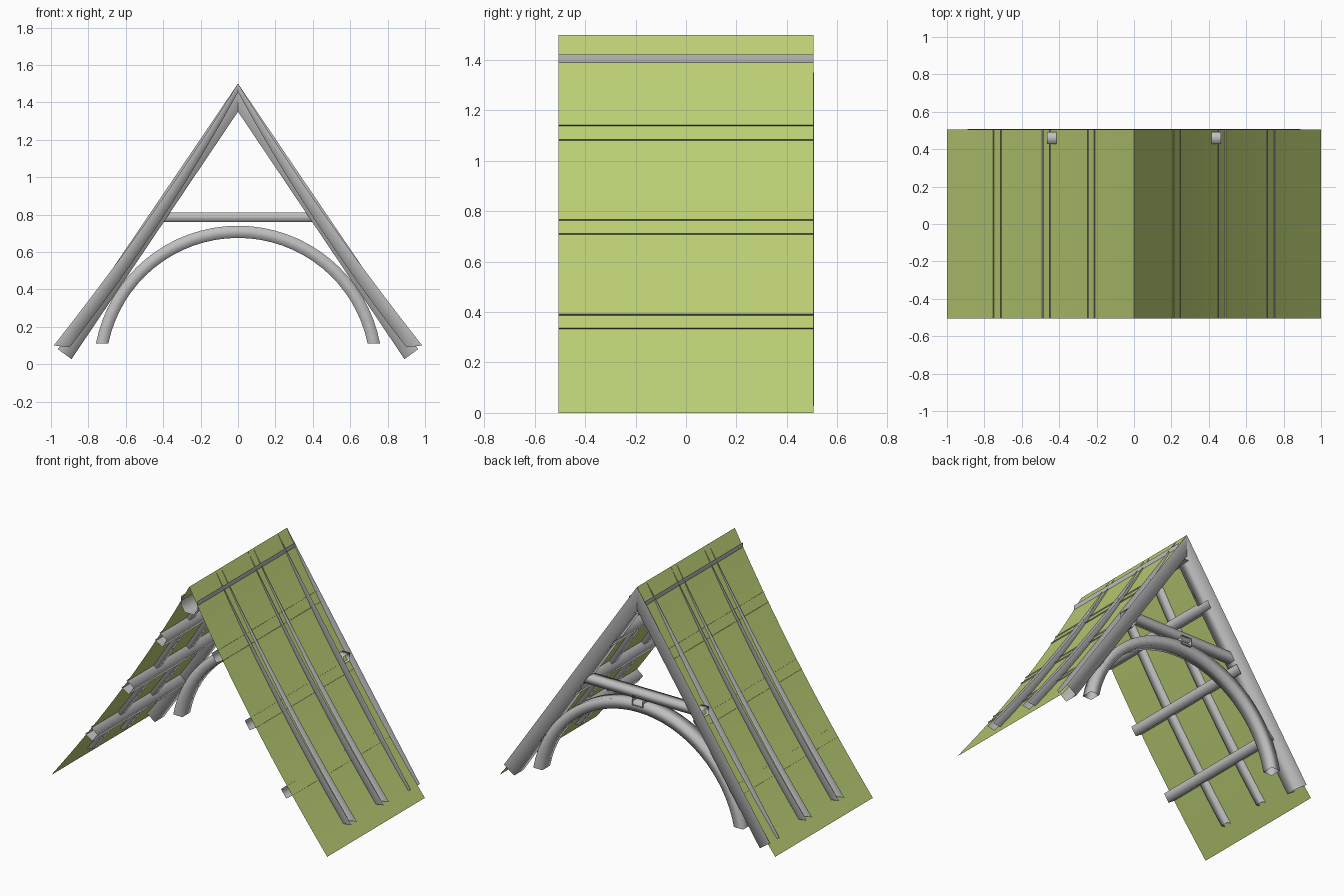
import bpy, bmesh, math
from mathutils import Vector

cube = bpy.data.objects.get("Cube")
if cube:
    bpy.data.objects.remove(cube)


def material(name, rgb):
    m = bpy.data.materials.new(name)
    m.use_nodes = True
    m.diffuse_color = (*rgb, 1)
    m.node_tree.nodes["Principled BSDF"].inputs["Base Color"].default_value = (*rgb, 1)
    return m


GREEN = material("leaf_green", (0.49, 0.62, 0.175))
GREY = material("beam_grey", (0.52, 0.52, 0.52))
HALF = 0.505            # half length of the roof
BACK = (0.41, 0.507)    # depth range of the truss
STEPS = 16
SAG = 0.045             # inward sweep of the slopes


def loft(name, rings, closed=True, mat=GREY):
    """Skin a row of matching cross-sections; the ends stay open."""
    bm = bmesh.new()
    rows = [[bm.verts.new(p) for p in ring] for ring in rings]
    n = len(rows[0])
    for a, b in zip(rows, rows[1:]):
        for i in range(n if closed else n - 1):
            j = (i + 1) % n
            bm.faces.new((a[i], a[j], b[j], b[i]))
    bmesh.ops.recalc_face_normals(bm, faces=bm.faces)
    me = bpy.data.meshes.new(name)
    bm.to_mesh(me)
    bm.free()
    me.materials.append(mat)
    ob = bpy.data.objects.new(name, me)
    bpy.context.collection.objects.link(ob)
    bpy.ops.object.select_all(action="DESELECT")
    ob.select_set(True)
    bpy.context.view_layer.objects.active = ob
    bpy.ops.object.shade_smooth_by_angle(angle=math.radians(100))


def channel(outer, inner, y0, y1):
    """Trough section, open on the outer side."""
    return [(p[0], y, p[1]) for p, y in ((outer, y0), (inner, y0), (inner, y1), (outer, y1))]


def box(centre, u, v, a, b):
    """Rectangular section spanned by the directions u and v."""
    return [centre + u * s * a + v * t * b for s, t in ((1, 1), (-1, 1), (-1, -1), (1, -1))]


def swept(t, top, foot_x, foot_z, sag):
    """Point on a sagging line from the ridge (t = 0) to the eaves (t = 1)."""
    return foot_x * t - 4 * sag * t * (1 - t), top + (foot_z - top) * t


X, Y, Z = Vector((1, 0, 0)), Vector((0, 1, 0)), Vector((0, 0, 1))

# Roof: two thin slopes, swept slightly inwards
slope = [swept(k / STEPS, 1.5, 1, 0, SAG) for k in range(STEPS + 1)]
outline = [(-x, z) for x, z in slope[:0:-1]] + slope
loft("roof_slopes", [[(x, y, z) for x, z in outline] for y in (-HALF, HALF)],
     closed=False, mat=GREEN)

for side, label in ((1, "left"), (-1, "right")):
    # Straight truss rafter at the back
    loft(f"truss_rafter_{label}",
         [channel((0, 1.5), (0, 1.35), *BACK),
          channel((side * 0.963, 0.08), (side * 0.89, 0.027), *BACK)], closed=False)

    # Common rafters, following the sweep and rising through it at the eaves
    for k, y in enumerate((-0.205, 0.13)):
        rings = []
        for i in range(STEPS + 1):
            xo, zo = swept(i / STEPS, 1.5, 0.985, 0.1, 0.03)
            xi, zi = swept(i / STEPS, 1.455, 0.9, 0.09, 0.04)
            rings.append(channel((side * xo, zo), (side * xi, zi), y - 0.028, y + 0.028))
        loft(f"common_rafter_{label}_{k + 1}", rings, closed=False)

    # Purlins set into the slope
    section = [(-0.034, 0.008), (-0.032, -0.054), (0.032, -0.054), (0.034, 0.008)]
    for k, z in enumerate((1.11, 0.735, 0.36)):
        t = 1 - z / 1.5
        x = swept(t, 1.5, 1, 0, SAG)[0]
        along = Vector((side * (1 - 4 * SAG * (1 - 2 * t)), 0, -1.5)).normalized()
        out = Vector((-along.z * side, 0, along.x * side))
        foot = Vector((side * x, 0, z))
        loft(f"purlin_{label}_{k + 1}",
             [[foot + along * s + out * d + Y * y for s, d in section]
              for y in (-HALF, HALF)], closed=False)

# Ridge beam, its sides just showing through the slopes
half_ridge = [(0.061, 1.422), (0.06, 1.365), (0.032, 1.325)]
profile = [(-x, z) for x, z in half_ridge] + half_ridge[::-1]
loft("ridge_beam", [[(x, y, z) for x, z in profile] for y in (-HALF, HALF)], closed=False)


# Arched brace: circular arc with level feet
def arc_point(radius, t):
    a = math.acos(0.143 / radius) * t
    return Vector((radius * math.sin(a), 0, radius * math.cos(a) - 0.033))


loft("arched_brace",
     [[arc_point(r, k / STEPS) + Y * y
       for r, y in ((0.773, 0.415), (0.708, 0.415), (0.708, 0.495), (0.773, 0.495))]
      for k in range(-STEPS, STEPS + 1)])

# Collar tie with the hollow block joining it to the arch
loft("collar_tie", [box(Vector((x, 0.46, 0.786)), Y, Z, 0.032, 0.025)
                    for x in (-0.466, 0.466)])
loft("centre_block", [box(Vector((0, y, 0.747)), X, Z, 0.038, 0.03)
                      for y in (0.41, 0.505)])
